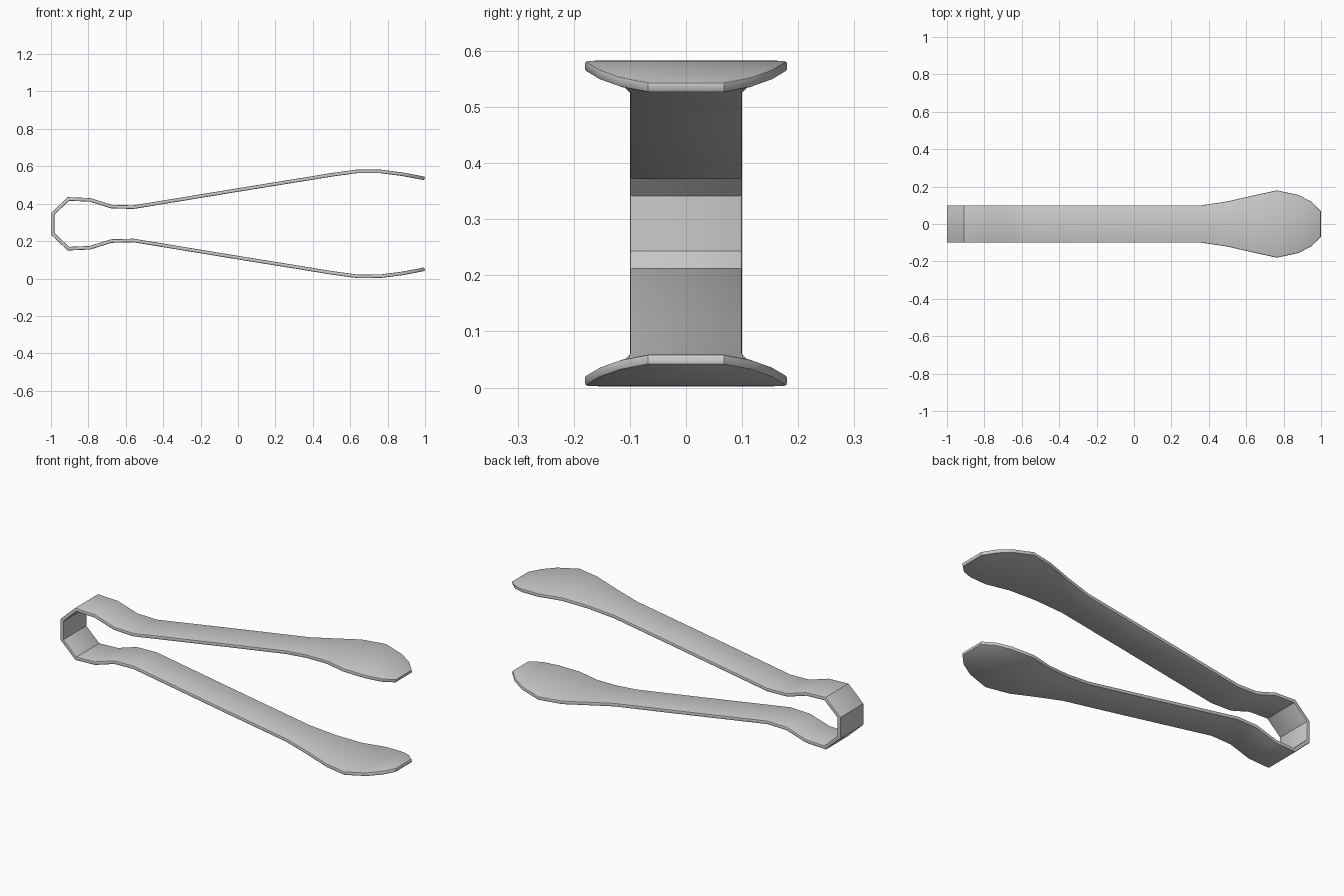
import bpy, bmesh

if "Cube" in bpy.data.objects:
    bpy.data.objects.remove(bpy.data.objects["Cube"])

MID_Z = 0.2925

# Lower arm, tip to spring end: (x, outer z, half width)
arm = [
    (1.00, 0.041, 0.068), (0.95, 0.031, 0.119), (0.88, 0.018, 0.155),
    (0.765, 0.003, 0.18), (0.64, 0.002, 0.153), (0.50, 0.021, 0.121),
    (0.36, 0.044, 0.10), (0.0, 0.102, 0.10), (-0.56, 0.194, 0.10),
    (-0.675, 0.191, 0.10), (-0.79, 0.155, 0.10), (-0.91, 0.150, 0.10),
    (-1.00, 0.235, 0.10),
]
# Mirror to the upper arm so the strip runs round the spring bend
path = arm + [(x, 2 * MID_Z - z, w) for x, z, w in reversed(arm)]

# Flat strip following the path
bm = bmesh.new()
rows = [(bm.verts.new((x, -w, z)), bm.verts.new((x, w, z))) for x, z, w in path]
for (a, b), (c, d) in zip(rows, rows[1:]):
    bm.faces.new((a, c, d, b))
mesh = bpy.data.meshes.new("tongs")
bm.to_mesh(mesh)
bm.free()
tongs = bpy.data.objects.new("tongs", mesh)
bpy.context.collection.objects.link(tongs)

# Sheet thickness inward, with softened rims
solid = tongs.modifiers.new("thickness", 'SOLIDIFY')
solid.thickness = 0.019
solid.offset = -1
solid.use_even_offset = True
bevel = tongs.modifiers.new("rim", 'BEVEL')
bevel.width = 0.005
bevel.segments = 2
bevel.limit_method = 'ANGLE'
bevel.angle_limit = 1.1

bpy.context.view_layer.objects.active = tongs
tongs.select_set(True)
for name in ("thickness", "rim"):
    bpy.ops.object.modifier_apply(modifier=name)
bpy.ops.object.shade_smooth_by_angle(angle=0.7)
